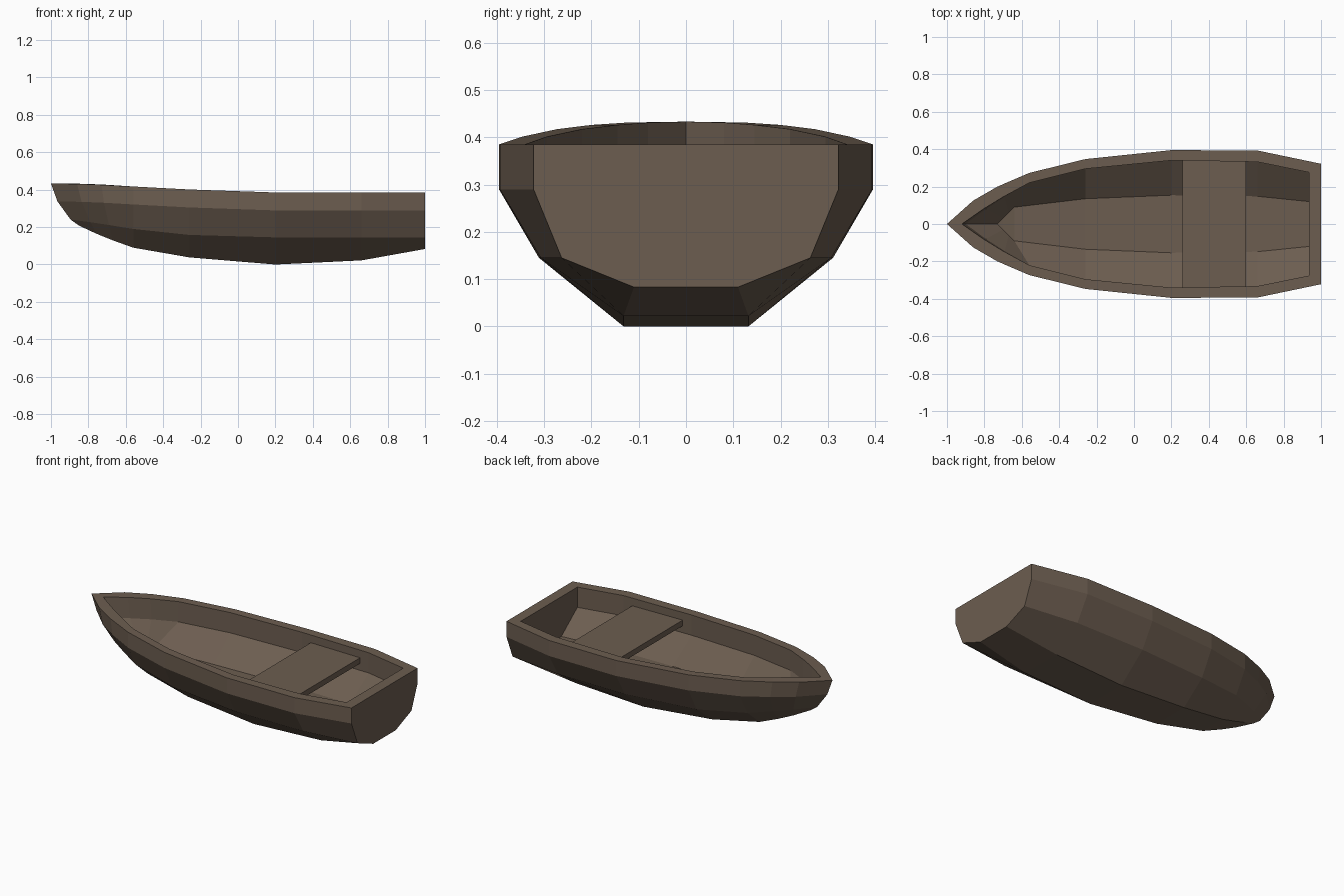
import bpy, bmesh

if "Cube" in bpy.data.objects:
    bpy.data.objects.remove(bpy.data.objects["Cube"])

wood = bpy.data.materials.new("dark_wood")
wood.diffuse_color = (0.15, 0.11, 0.08, 1)
wood.use_nodes = True
wood.node_tree.nodes["Principled BSDF"].inputs["Base Color"].default_value = wood.diffuse_color


def add_object(name, bm):
    bmesh.ops.remove_doubles(bm, verts=bm.verts, dist=0.0005)
    bmesh.ops.recalc_face_normals(bm, faces=bm.faces)
    mesh = bpy.data.meshes.new(name)
    bm.to_mesh(mesh)
    bm.free()
    mesh.materials.append(wood)
    obj = bpy.data.objects.new(name, mesh)
    bpy.context.collection.objects.link(obj)


# Stations from bow to stern, squeezed forward or aft for each plank line
stations = [-1, -.86, -.73, -.56, -.26, .2, .66, 1]


def xs(bow, stern=1.0):
    return [-.56 + (x + .56) * (-.56 - bow) / .44 if x < -.56
            else stern if x == 1 else x for x in stations]


# Plank lines: half widths and heights
rim_y = [0, .125, .2, .273, .347, .395, .393, .322]
rim_z = [.433, .431, .426, .417, .401, .385, .385, .385]
chine_y = [0, .08, .135, .2, .268, .311, .307, .263]
chine_z = [.24, .226, .211, .19, .158, .145, .145, .145]
keel_y = [0, .035, .058, .083, .115, .132, .132, .11]
keel_z = [.208, .165, .13, .09, .038, 0, .022, .083]
inner_y = [0, .08, .145, .22, .295, .34, .332, .276]
floor_x = [-.73, -.70, -.67, -.64, -.26, .2, .66, .935]
floor_y = [0, .03, .06, .09, .135, .154, .148, .12]
floor_z = [.18, .172, .165, .158, .142, .14, .14, .14]

rows = [
    (xs(-.85), keel_y, keel_z),
    (xs(-.895), chine_y, chine_z),
    (xs(-.965), rim_y, [z - .096 for z in rim_z]),
    (xs(-1), rim_y, rim_z),
    (xs(-.92, .935), inner_y, rim_z),
    (xs(-.90, .935), inner_y, [z - .125 for z in rim_z]),
    (floor_x, floor_y, floor_z),
]

# Hull: both sides, bottom, floor, transom
bm = bmesh.new()
left, right = [[[bm.verts.new((x, s * y, z)) for x, y, z in zip(*row)]
                for row in rows] for s in (-1, 1)]
for side in (left, right):
    for a, b in zip(side, side[1:]):
        for i in range(7):
            bm.faces.new((a[i], a[i + 1], b[i + 1], b[i]))
for r in (0, 6):
    for i in range(7):
        bm.faces.new((left[r][i], left[r][i + 1], right[r][i + 1], right[r][i]))
for ring in (range(0, 4), range(3, 5), range(4, 7)):
    bm.faces.new([left[r][7] for r in ring] + [right[r][7] for r in reversed(ring)])
add_object("hull", bm)

# Seat plank across the hull
bm = bmesh.new()
bmesh.ops.create_cube(bm, size=1)
bmesh.ops.scale(bm, vec=(.34, .68, .035), verts=bm.verts)
bmesh.ops.translate(bm, vec=(.43, 0, .32), verts=bm.verts)
add_object("seat", bm)
